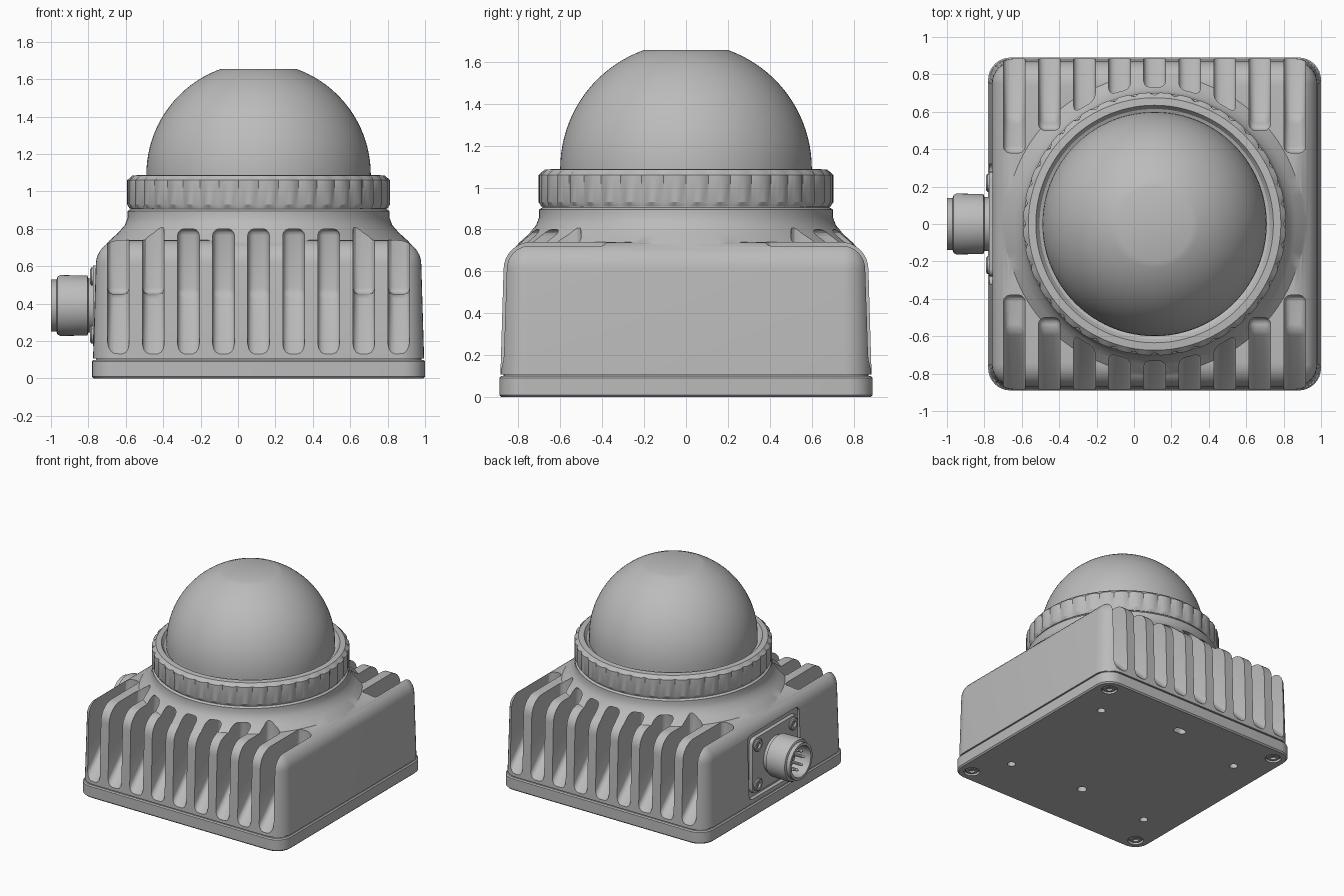
import bpy, bmesh, math
from mathutils import Matrix, Vector

if "Cube" in bpy.data.objects:
    bpy.data.objects.remove(bpy.data.objects["Cube"])

CX = 0.11  # housing centre in x
GREY = (0.5, 0.5, 0.5, 1)
grey = bpy.data.materials.new("light grey metal")
grey.use_nodes = True
grey.diffuse_color = GREY
grey.node_tree.nodes["Principled BSDF"].inputs["Base Color"].default_value = GREY


def finish(name, bm, matrix=Matrix()):
    bm.transform(matrix)
    bmesh.ops.recalc_face_normals(bm, faces=bm.faces)
    mesh = bpy.data.meshes.new(name)
    bm.to_mesh(mesh)
    bm.free()
    mesh.materials.append(grey)
    obj = bpy.data.objects.new(name, mesh)
    bpy.context.collection.objects.link(obj)
    return obj


def loft(name, rings, matrix=Matrix(), closed=False):
    """Skin equal rings of points; cap the ends or join last to first."""
    bm = bmesh.new()
    loops = [[bm.verts.new(p) for p in ring] for ring in rings]
    pairs = list(zip(loops, loops[1:]))
    if closed:
        pairs.append((loops[-1], loops[0]))
    else:
        bm.faces.new(loops[0])
        bm.faces.new(loops[-1])
    for a, b in pairs:
        for i in range(len(a)):
            j = (i + 1) % len(a)
            bm.faces.new((a[i], a[j], b[j], b[i]))
    return finish(name, bm, matrix)


def revolve(name, profile, matrix=Matrix(), seg=96, closed=False, notch=0):
    rings = []
    for r, z in profile:
        ring = []
        for k in range(seg):
            a = 2 * math.pi * k / seg
            rr = r - notch if notch and k % 4 == 0 and r > 0.69 else r
            ring.append((rr * math.cos(a), rr * math.sin(a), z))
        rings.append(ring)
    return loft(name, rings, matrix, closed)


def rounded_square(half, radius, z):
    pts = []
    for q in range(4):
        sx, sy = ((1, 1), (-1, 1), (-1, -1), (1, -1))[q]
        for k in range(9):
            a = math.pi / 2 * (q + k / 8)
            pts.append((sx * (half - radius) + radius * math.cos(a),
                        sy * (half - radius) + radius * math.sin(a), z))
    return pts


def box(name, size, loc, bevel):
    bm = bmesh.new()
    bmesh.ops.create_cube(bm, size=1)
    bm.transform(Matrix.Diagonal((*size, 1)))
    edges = [e for e in bm.edges
             if abs(e.verts[0].co.x - e.verts[1].co.x) > 1e-4]
    bmesh.ops.bevel(bm, geom=edges, offset=bevel, segments=4,
                    profile=0.5, affect='EDGES')
    return finish(name, bm, Matrix.Translation(loc))


def boolean(target, tools, operation):
    for tool in tools:
        mod = target.modifiers.new("cut", 'BOOLEAN')
        mod.operation, mod.object, mod.solver = operation, tool, 'EXACT'
    bpy.context.view_layer.update()
    graph = bpy.context.evaluated_depsgraph_get()
    mesh = bpy.data.meshes.new_from_object(target.evaluated_get(graph))
    target.modifiers.clear()
    target.data = mesh
    for tool in tools:
        bpy.data.objects.remove(tool)


def slot_cutter(x, side, end, roof):
    """Fin slot with a sloping floor, then a flat floor up to its end wall."""
    side_profile = [(1.0, 0.015), (0.57, 0.45), (end, 0.45), (end, roof), (1.0, roof)]
    if end > 0.55:
        side_profile.pop(1)
    bm = bmesh.new()
    face = bm.faces.new([bm.verts.new((x - 0.058, side * y, z)) for y, z in side_profile])
    out = bmesh.ops.extrude_face_region(bm, geom=[face])
    moved = [v for v in out["geom"] if isinstance(v, bmesh.types.BMVert)]
    bmesh.ops.translate(bm, verts=moved, vec=(0.116, 0, 0))
    bmesh.ops.recalc_face_normals(bm, faces=bm.faces)
    bmesh.ops.bevel(bm, geom=bm.edges[:], offset=0.035, segments=3,
                    profile=0.5, affect='EDGES', clamp_overlap=True)
    return finish("slot_cutter", bm)


centre = Matrix.Translation((CX, 0, 0))

# Housing: drafted block with rounded shoulders, merged with the flared neck
levels = [(0.108, 0.885), (0.61, 0.87)]
levels += [(0.61 + 0.13 * math.sin(a), 0.74 + 0.13 * math.cos(a))
           for a in (math.pi / 2 * k / 8 for k in range(1, 9))]
housing = loft("finned_housing",
               [rounded_square(h, max(h - 0.75, 0.02), z) for z, h in levels], centre)
neck = revolve("neck", [(0.8, 0.4), (0.845, 0.68), (0.80, 0.735), (0.75, 0.78),
                        (0.715, 0.82), (0.70, 0.86), (0.70, 0.895),
                        (0.685, 0.905), (0.685, 0.93)], centre)
boolean(housing, [neck], 'UNION')

# Cooling slots on front and back, deeper and open-topped towards the corners
cutters = []
for i in range(-4, 5):
    end, roof = {3: (0.5, 0.86), 4: (0.38, 1.0)}.get(abs(i), (0.57, 0.80))
    for side in (-1, 1):
        cutters.append(slot_cutter(CX + 0.1875 * i, side, end, roof))
# Shallow pocket for the connector plate
cutters.append(box("pocket_cutter", (0.1, 0.64, 0.50), (-0.795, 0, 0.39), 0.04))
boolean(housing, cutters, 'DIFFERENCE')

# Base plate with mounting holes and countersinks underneath
plate = loft("base_plate",
             [rounded_square(h, h - 0.77, z) for z, h in
              ((0, 0.88), (0.01, 0.89), (0.092, 0.89), (0.1, 0.882),
               (0.1, 0.87), (0.112, 0.87))], centre)


def hole(x, y, r, depth):
    return revolve("hole_cutter", [(r, -0.05), (r, depth)],
                   Matrix.Translation((CX + x, y, 0)), 24)


corners = [(sx, sy) for sx in (-1, 1) for sy in (-1, 1)]
holes = [hole(0.63 * sx, 0.51 * sy, 0.03, 0.07) for sx, sy in corners]
holes += [hole(0.78 * sx, 0.78 * sy, 0.058, 0.02) for sx, sy in corners]
holes.append(hole(0, -0.46, 0.035, 0.07))
slot = hole(0, 0.65, 0.03, 0.07)
for v in slot.data.vertices:
    v.co.x += 0.02 if v.co.x > CX else -0.02
holes.append(slot)
boolean(plate, holes, 'DIFFERENCE')

# Screws: round heads with a socket
SCREW = [(0.048, -0.03), (0.048, 0.012), (0.04, 0.018), (0.022, 0.018), (0.022, 0.0)]
for sx, sy in corners:
    revolve("base_screw", SCREW, Matrix.Translation((CX + 0.78 * sx, 0.78 * sy, 0.022))
            @ Matrix.Rotation(math.pi, 4, 'X'), 24)

# Clamp ring with notched rim
revolve("clamp_ring", [(0.60, 0.93), (0.66, 0.91), (0.69, 0.91), (0.703, 0.93),
                       (0.703, 1.06), (0.675, 1.085), (0.635, 1.088),
                       (0.615, 1.06), (0.59, 1.05)], centre, 160, True, 0.014)

# Dome with a flat top
top = math.acos(0.2 / 0.6)
revolve("dome", [(0.60, 0.95)] + [(0.6 * math.cos(top * k / 20),
        1.09 + 0.6 * math.sin(top * k / 20)) for k in range(21)], centre)

# Connector on the right side, pointing towards -x
outward = Matrix.Translation((0, 0, 0.39)) @ Matrix.Rotation(-math.pi / 2, 4, 'Y')
box("connector_plate", (0.05, 0.56, 0.43), (-0.75, 0, 0.39), 0.04)
revolve("connector_barrel", [(0.145, 0.74), (0.145, 0.80), (0.16, 0.805), (0.163, 0.95),
                             (0.155, 0.965), (0.14, 0.97), (0.14, 1.0), (0.12, 1.0),
                             (0.115, 0.87)], outward, 48)
for k in range(8):
    a = 2 * math.pi * k / 8
    pin_at = Matrix.Translation((0.075 * math.cos(a), 0.075 * math.sin(a), 0))
    revolve("connector_pin", [(0.011, 0.86), (0.011, 0.965), (0.005, 0.975)],
            outward @ pin_at, 10)
for sx, sy in corners:
    revolve("plate_screw", SCREW,
            outward @ Matrix.Translation((0.155 * sx, 0.22 * sy, 0.772)), 24)

# Smooth shading with crisp edges
bpy.ops.object.select_all(action='DESELECT')
for obj in bpy.context.collection.objects:
    if obj.type == 'MESH' and grey.name in obj.data.materials:
        obj.select_set(True)
        bpy.context.view_layer.objects.active = obj
bpy.ops.object.shade_smooth_by_angle(angle=math.radians(30))
